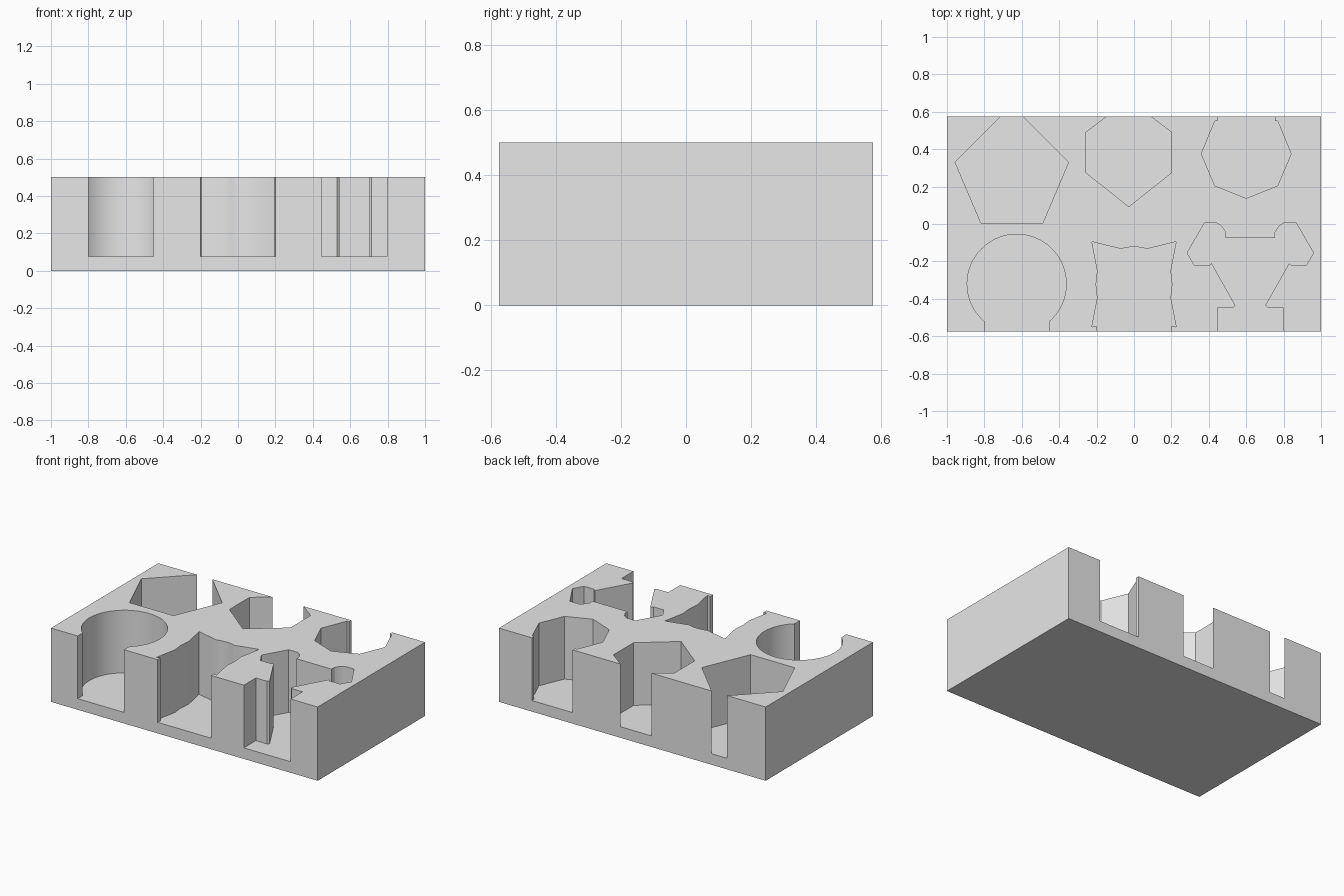
import bpy
import bmesh
from math import cos, sin, tau, radians

FLOOR, TOP, HALF_Y = 0.075, 0.5, 0.575

cube = bpy.data.objects.get("Cube")
if cube:
    bpy.data.objects.remove(cube, do_unlink=True)

grey = bpy.data.materials.new("plain grey")
grey.use_nodes = True
colour = (0.8, 0.8, 0.8, 1)
grey.diffuse_color = colour
grey.node_tree.nodes["Principled BSDF"].inputs["Base Color"].default_value = colour


def prism(name, outline, bottom, top):
    """Extrude a flat outline into an upright solid."""
    bm = bmesh.new()
    base = bm.faces.new([bm.verts.new((x, y, bottom)) for x, y in outline])
    result = bmesh.ops.extrude_face_region(bm, geom=[base])
    raised = [v for v in result["geom"] if isinstance(v, bmesh.types.BMVert)]
    bmesh.ops.translate(bm, vec=(0, 0, top - bottom), verts=raised)
    bmesh.ops.recalc_face_normals(bm, faces=bm.faces)
    mesh = bpy.data.meshes.new(name)
    bm.to_mesh(mesh)
    bm.free()
    mesh.materials.append(grey)
    obj = bpy.data.objects.new(name, mesh)
    bpy.context.collection.objects.link(obj)
    return obj


def mirrored(centre, half):
    """Outline from its right half, skipping doubled points on the axis."""
    left = [(-x, y) for x, y in reversed(half) if x > 0]
    return [(centre + x, y) for x, y in half + left]


def box(x0, x1, y0, y1):
    return [(x0, y0), (x1, y0), (x1, y1), (x0, y1)]


block = prism("block", box(-1, 1, -HALF_Y, HALF_Y), 0, TOP)

# Pocket outlines; those meeting a wall run past it to open the side
pockets = {
    "pentagon_pocket": mirrored(-0.653, [
        (0, 0.633), (0.303, 0.33), (0.165, 0.005)]),
    "hexagon_pocket": mirrored(-0.028, [
        (0, 0.664), (0.229, 0.49), (0.229, 0.275), (0, 0.093)]),
    "octagon_pocket": mirrored(0.6, [
        (0.153, 0.65), (0.153, 0.55), (0.168, 0.55), (0.24, 0.375),
        (0.168, 0.205), (0, 0.138)]),
    "round_pocket": [(-0.627 + 0.265 * cos(tau * i / 64),
                      -0.32 + 0.265 * sin(tau * i / 64)) for i in range(64)],
    "round_pocket_channel": box(-0.8, -0.452, -0.65, -0.4),
    "star_pocket": mirrored(0, [
        (0, -0.122), (0.035, -0.125), (0.07, -0.133), (0.225, -0.095),
        (0.195, -0.25), (0.203, -0.322), (0.195, -0.395), (0.225, -0.55),
        (0.2, -0.545), (0.2, -0.65)]),
    "branched_pocket": mirrored(0.622, [
        (0.132, -0.075), (0.132, -0.045), (0.155, -0.01), (0.18, 0.005),
        (0.245, 0.005), (0.338, -0.155), (0.298, -0.222), (0.222, -0.222),
        (0.207, -0.21), (0.08, -0.435), (0.093, -0.447), (0.175, -0.447),
        (0.175, -0.65)]),
}

# Sink every pocket into the block
bpy.context.view_layer.objects.active = block
for name, outline in pockets.items():
    cutter = prism(name, outline, FLOOR, TOP + 0.1)
    cutter.hide_render = True
    cut = block.modifiers.new(name, "BOOLEAN")
    cut.operation = "DIFFERENCE"
    cut.solver = "EXACT"
    cut.object = cutter
    bpy.ops.object.modifier_apply(modifier=cut.name)
    bpy.data.objects.remove(cutter, do_unlink=True)

bpy.ops.object.select_all(action="DESELECT")
block.select_set(True)
bpy.ops.object.shade_smooth_by_angle(angle=radians(30))
